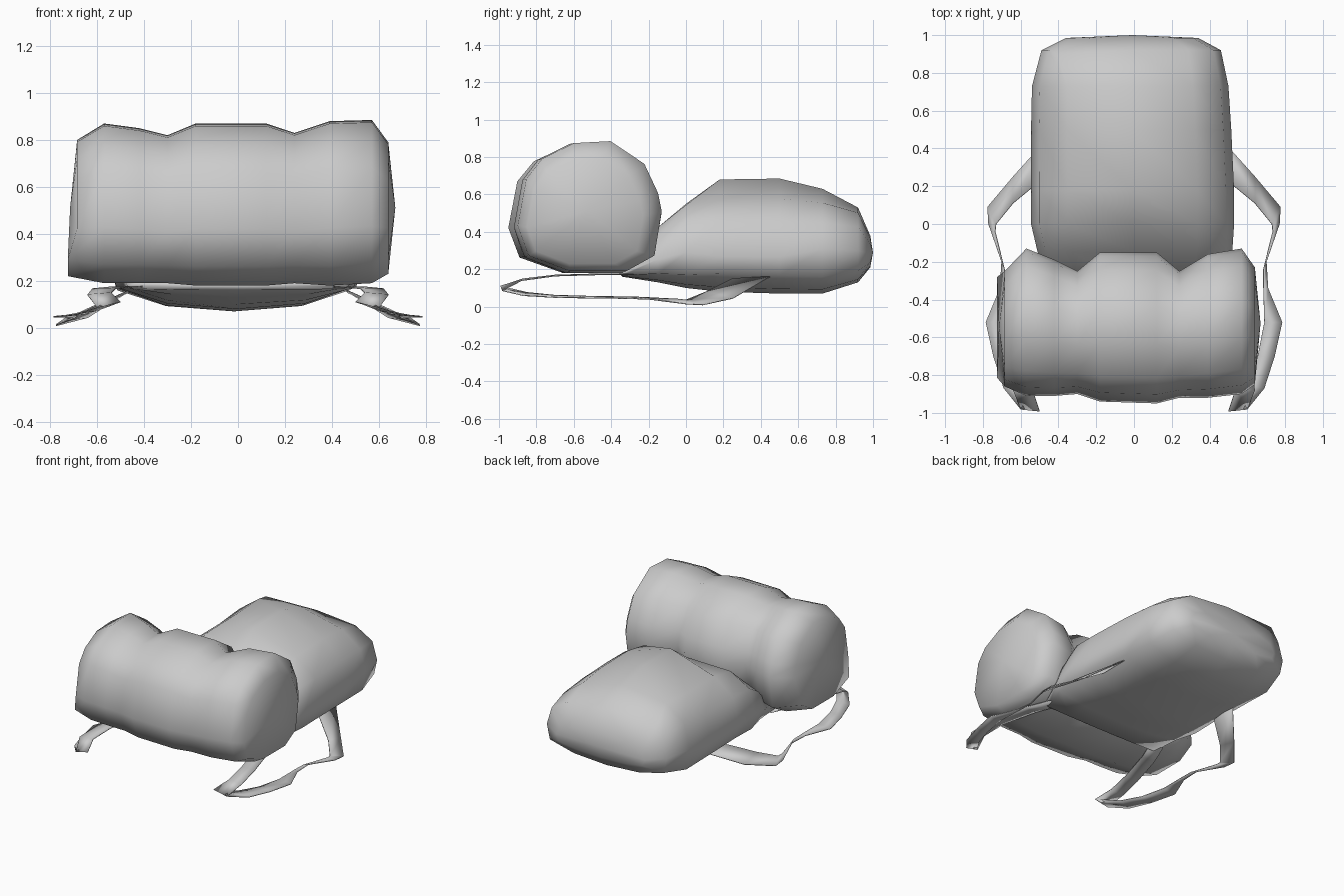
import bpy
import bmesh
from math import radians
from mathutils import Vector

cube = bpy.data.objects.get("Cube")
if cube:
    bpy.data.objects.remove(cube, do_unlink=True)

# One plain cloth colour
cloth = bpy.data.materials.new("grey cloth")
cloth.use_nodes = True
cloth.diffuse_color = (0.6, 0.6, 0.6, 1)
cloth.node_tree.nodes["Principled BSDF"].inputs["Base Color"].default_value = cloth.diffuse_color


def finish(name, bm, angle):
    bmesh.ops.recalc_face_normals(bm, faces=bm.faces)
    mesh = bpy.data.meshes.new(name)
    bm.to_mesh(mesh)
    bm.free()
    mesh.materials.append(cloth)
    obj = bpy.data.objects.new(name, mesh)
    bpy.context.collection.objects.link(obj)
    bpy.ops.object.select_all(action='DESELECT')
    obj.select_set(True)
    bpy.context.view_layer.objects.active = obj
    bpy.ops.object.shade_smooth_by_angle(angle=radians(angle))
    return obj


def loft(name, profile, stations, place, bulge, angle=75):
    """Fit a unit profile into the (low, high, bottom, top) bounds of each station."""
    bm = bmesh.new()
    rings = []
    for s, low, high, bottom, top in stations:
        rings.append([bm.verts.new(place(s, (low + high) / 2 + u * (high - low) / 2,
                                         (bottom + top) / 2 + v * (top - bottom) / 2))
                      for u, v in profile])
    n = len(profile)
    for a, b in zip(rings, rings[1:]):
        for i in range(n):
            bm.faces.new((a[i], a[(i + 1) % n], b[(i + 1) % n], b[i]))
    # Slightly domed end caps
    for ring, push in ((rings[0], -bulge), (rings[-1], bulge)):
        centre = sum((v.co for v in ring), Vector()) / n + Vector(place(push, 0, 0))
        tip = bm.verts.new(centre)
        for i in range(n):
            bm.faces.new((ring[i], ring[(i + 1) % n], tip))
    return finish(name, bm, angle)


# Bedroll, pinched in two places where it is tied: x, front, back, bottom, top
roll_profile = [(-1, -.3), (-.88, .42), (-.66, .73), (-.22, .97), (.29, 1), (.76, .65),
                (.95, .2), (1, -.08), (.9, -.76), (.51, -1), (-.27, -1), (-.85, -.76)]
roll_stations = [
    (-.685, -.86, -.25, .22, .8), (-.57, -.91, -.13, .19, .87), (-.42, -.91, -.19, .19, .85),
    (-.3, -.9, -.25, .19, .82), (-.18, -.94, -.15, .18, .87), (.12, -.95, -.15, .18, .87),
    (.24, -.92, -.25, .19, .83), (.39, -.92, -.16, .18, .88), (.57, -.9, -.13, .19, .885),
    (.64, -.85, -.23, .23, .79)]
bedroll = loft("bedroll", roll_profile, roll_stations, lambda s, u, v: (s, u, v), .03)
# One end leans outwards low down
for vert in bedroll.data.vertices:
    if vert.co.x < -.66 and vert.co.z < .4:
        vert.co.x -= .04

# Pack body, a soft wedge lying on its back: y, right, left, bottom, top
half = [(0, -1), (.55, -.92), (.95, -.68), (1, -.15), (.92, .48), (.64, .86)]
pack_profile = half + [(0, 1)] + [(-u, v) for u, v in reversed(half[1:])]
pack_stations = [
    (-.34, -.47, .47, .16, .2), (-.15, -.51, .52, .13, .42), (0, -.545, .53, .1, .55),
    (.18, -.545, .53, .08, .68), (.5, -.545, .515, .07, .685), (.73, -.54, .5, .07, .63),
    (.92, -.49, .46, .13, .53), (.985, -.36, .34, .21, .38)]
pack = loft("pack_body", pack_profile, pack_stations, lambda s, u, v: (u, s, v), .015)
# Shoulders of the pack: full at the front, sagging midway, one sharp rear corner
for vert in pack.data.vertices:
    co = vert.co
    if abs(co.x) > .25 and co.z > .32:
        if co.y < .1:
            co.z += .025
        elif co.y < .6:
            co.z -= .065
        elif co.y < .8 and co.x > 0:
            co.z -= .035
        elif .9 < co.y < .95 and co.x < 0 and co.z > .45:
            co += Vector((-.09, -.02, .03))

# Shoulder straps, folded ribbons: outer edge, inner edge
strap_edges = [
    ((.46, .45, .16), (.47, .25, .15)), ((.64, .25, .045), (.64, .11, .08)),
    ((.775, .09, .01), (.73, 0, .035)), ((.77, 0, .015), (.735, -.04, .04)),
    ((.7, -.2, .04), (.685, -.24, .05)), ((.71, -.34, .045), (.685, -.34, .052)),
    ((.785, -.52, .047), (.69, -.52, .055)), ((.745, -.7, .05), (.655, -.7, .06)),
    ((.69, -.87, .06), (.6, -.85, .075)), ((.6, -.98, .085), (.5, -.99, .11)),
    ((.64, -.88, .14), (.54, -.87, .148)), ((.62, -.7, .165), (.52, -.7, .168)),
    ((.55, -.45, .172), (.45, -.45, .175)), ((.48, -.28, .172), (.38, -.28, .175))]
for side, sign in (("left", 1), ("right", -1)):
    bm = bmesh.new()
    pairs = [[bm.verts.new((x * sign, y, z)) for x, y, z in pair] for pair in strap_edges]
    for (a, b), (c, d) in zip(pairs, pairs[1:]):
        bm.faces.new((a, b, d, c))
    strap = finish(side + "_shoulder_strap", bm, 50)
    thick = strap.modifiers.new("thickness", 'SOLIDIFY')
    thick.thickness = .006
    thick.offset = 0
